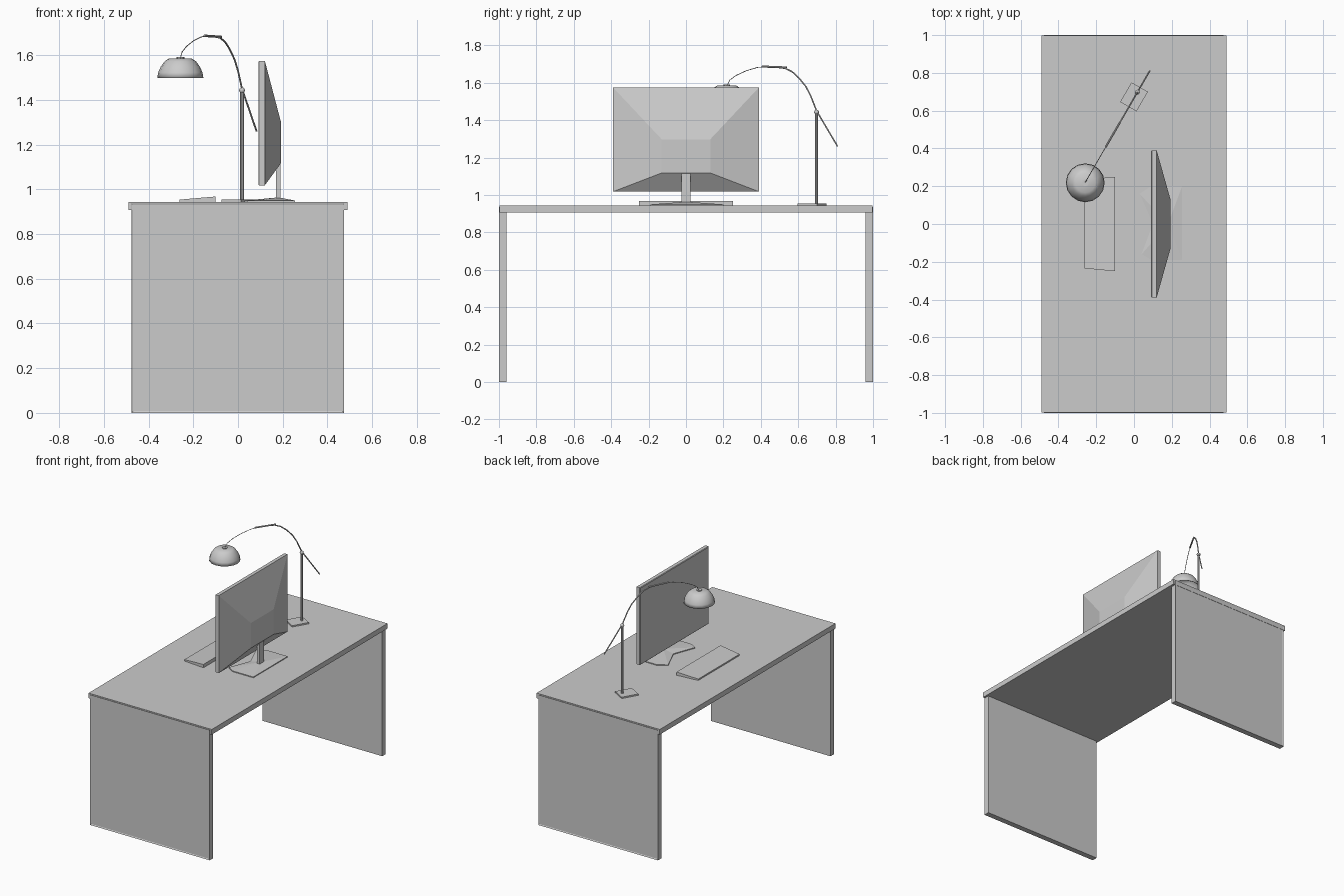
import bpy, bmesh, math
from mathutils import Vector

if "Cube" in bpy.data.objects:
    bpy.data.objects.remove(bpy.data.objects["Cube"])


def mesh_object(name, bm):
    bmesh.ops.recalc_face_normals(bm, faces=bm.faces)
    me = bpy.data.meshes.new(name)
    bm.to_mesh(me)
    bm.free()
    ob = bpy.data.objects.new(name, me)
    bpy.context.collection.objects.link(ob)
    return ob


def box(name, lo, hi):
    bm = bmesh.new()
    bmesh.ops.create_cube(bm, size=1)
    for v in bm.verts:
        v.co = Vector([(l + h) / 2 + c * (h - l) for l, h, c in zip(lo, hi, v.co)])
    return mesh_object(name, bm)


def loft(name, rings):
    """Skin a list of equal-length closed rings and cap both ends."""
    bm = bmesh.new()
    vs = [[bm.verts.new(p) for p in r] for r in rings]
    n = len(vs[0])
    for a, b in zip(vs, vs[1:]):
        for i in range(n):
            bm.faces.new((a[i], a[(i + 1) % n], b[(i + 1) % n], b[i]))
    bm.faces.new(vs[0])
    bm.faces.new(vs[-1])
    return mesh_object(name, bm)


def smooth(ob, deg=40):
    bpy.ops.object.select_all(action='DESELECT')
    bpy.context.view_layer.objects.active = ob
    ob.select_set(True)
    bpy.ops.object.shade_smooth_by_angle(angle=math.radians(deg))


def tube(name, pts, r):
    cu = bpy.data.curves.new(name, 'CURVE')
    cu.dimensions = '3D'
    cu.bevel_depth = r
    cu.bevel_resolution = 2
    cu.use_fill_caps = True
    sp = cu.splines.new('POLY')
    sp.points.add(len(pts) - 1)
    for p, c in zip(sp.points, pts):
        p.co = (*c, 1)
    ob = bpy.data.objects.new(name, cu)
    bpy.context.collection.objects.link(ob)
    bpy.ops.object.select_all(action='DESELECT')
    bpy.context.view_layer.objects.active = ob
    ob.select_set(True)
    bpy.ops.object.convert(target='MESH')
    smooth(ob)


# Desk: top and two end panels with a thin raised frame
box("desk_top", (-.49, -.998, .907), (.49, .998, .944))
for s, side in ((-1, "front"), (1, "back")):
    leg = box(side + "_leg_panel", (-.477, min(s * .96, s), 0), (.475, max(s * .96, s), .936))
    bm = bmesh.new()
    bm.from_mesh(leg.data)
    outer = [f for f in bm.faces if f.normal.y * s > .9]
    bmesh.ops.inset_region(bm, faces=outer, thickness=.011)
    bmesh.ops.translate(bm, verts=outer[0].verts, vec=(0, -s * .004, 0))
    bm.to_mesh(leg.data)
    bm.free()


# Monitor: flat bezel slab with a tapered back
def rect(x, y, z0, z1):
    return [(x, -y, z0), (x, y, z0), (x, y, z1), (x, -y, z1)]


loft("monitor_body", [rect(.091, .385, 1.022, 1.571), rect(.095, .39, 1.018, 1.575),
                      rect(.12, .39, 1.018, 1.575), rect(.193, .13, 1.118, 1.298)])
box("monitor_column", (.17, -.025, .953), (.19, .025, 1.16))

# Monitor stand: low notched plate rising to the column
outline = [(.255, -.19), (.255, .2), (.09, .2), (.03, .16), (.1, 0), (.04, -.16), (.09, -.19)]
bm = bmesh.new()
low = [bm.verts.new((x, y, .944)) for x, y in outline]
rim = [bm.verts.new((x, y, .95)) for x, y in outline]
peak = bm.verts.new((.18, 0, .964))
bm.faces.new(low)
for i in range(len(outline)):
    j = (i + 1) % len(outline)
    bm.faces.new((low[i], low[j], rim[j], rim[i]))
    bm.faces.new((rim[i], rim[j], peak))
mesh_object("monitor_stand", bm)

# Keyboard: wedge, higher and wider toward the monitor
loft("keyboard", [[(-.262, s * .235, .944), (-.1, s * .25, .944),
                   (-.1, s * .25, .968), (-.262, s * .235, .954)] for s in (-1, 1)])

# Lamp base and pole
base = box("lamp_base", (-.06, -.05, -.005), (.06, .05, .005))
base.location = (0, .673, .949)
base.rotation_euler.z = math.radians(60)
tube("lamp_pole", [(.018, .698, .95), (.018, .698, 1.44)], .008)
bm = bmesh.new()
bmesh.ops.create_uvsphere(bm, u_segments=12, v_segments=8, radius=.013)
joint = mesh_object("lamp_joint", bm)
joint.location = (.018, .698, 1.443)
smooth(joint)


# Lamp arm: lies in one vertical plane, given as x and z
def arm(pts):
    return [(x, .698 + (x - .018) * 1.73, z) for x, z in pts]


tube("lamp_arm", arm([(.083, 1.26), (.018, 1.45), (0, 1.53), (-.015, 1.58), (-.037, 1.627),
                      (-.058, 1.66), (-.08, 1.678), (-.105, 1.683), (-.14, 1.685)]), .004)
tube("lamp_arm_sleeve", arm([(-.075, 1.682), (-.105, 1.684), (-.15, 1.687)]), .0055)
tube("lamp_wire", arm([(-.13, 1.687), (-.165, 1.682), (-.2, 1.664), (-.23, 1.64),
                       (-.25, 1.615), (-.26, 1.58)]), .002)

# Lamp shade: thin open dome with a small cap
N = 16
bm = bmesh.new()
rings = [[bm.verts.new((r * math.cos(math.tau * i / N), r * math.sin(math.tau * i / N), z))
          for i in range(N)]
         for r, z in ((.103, 1.499), (.099, 1.523), (.088, 1.548), (.071, 1.572), (.052, 1.585))]
for a, b in zip(rings, rings[1:]):
    for i in range(N):
        bm.faces.new((a[i], a[(i + 1) % N], b[(i + 1) % N], b[i]))
bm.faces.new(rings[-1])
shade = mesh_object("lamp_shade", bm)
shade.location = (-.258, .218, 0)
mod = shade.modifiers.new("thickness", 'SOLIDIFY')
mod.thickness = .003
smooth(shade)
tube("lamp_shade_cap", [(-.258, .218, 1.582), (-.258, .218, 1.591)], .018)
